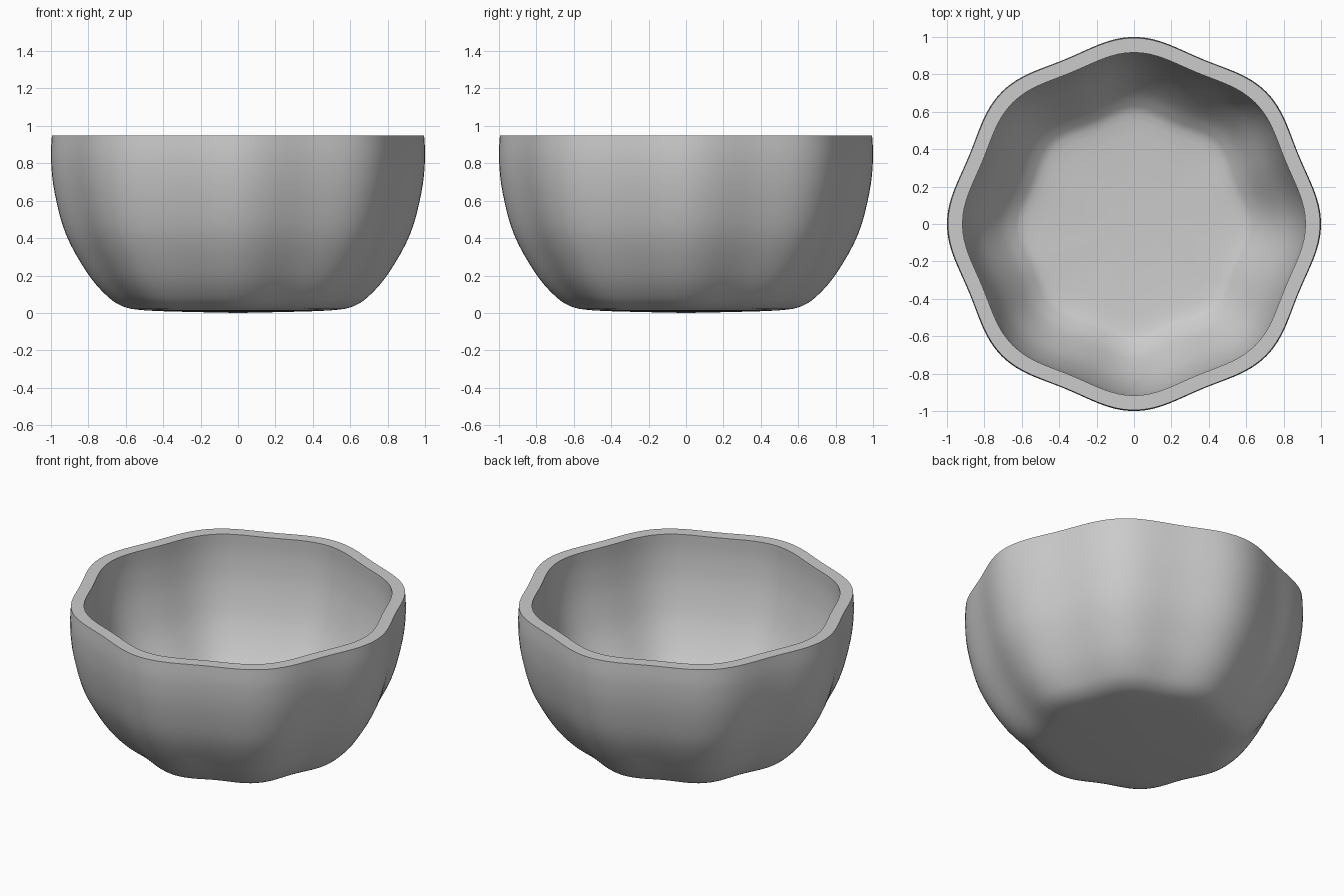
import bpy, bmesh
from math import cos, sin, pi

cube = bpy.data.objects.get("Cube")
if cube:
    bpy.data.objects.remove(cube, do_unlink=True)

SEGMENTS = 128
LOBES = 8
HEIGHT = 0.95

# Half profiles as (radius, height)
OUTER = [(0.25, 0.005), (0.5, 0.014), (0.62, 0.037), (0.71, 0.1), (0.81, 0.22),
         (0.92, 0.42), (0.98, 0.64), (1.0, 0.82), (0.995, HEIGHT)]
INNER = [(0.917, HEIGHT), (0.92, 0.82), (0.9, 0.64), (0.84, 0.43),
         (0.74, 0.25), (0.65, 0.15), (0.55, 0.105), (0.25, 0.088)]


def smooth_curve(points, steps=4):
    """Catmull-Rom curve through the points."""
    pts = [points[0]] + points + [points[-1]]
    result = []
    for a, b, c, d in zip(pts, pts[1:], pts[2:], pts[3:]):
        for i in range(steps):
            t = i / steps
            result.append([0.5 * (2 * q + (r - p) * t
                                  + (2 * p - 5 * q + 4 * r - s) * t * t
                                  + (3 * q - p - 3 * r + s) * t ** 3)
                           for p, q, r, s in zip(a, b, c, d)])
    return result + [list(points[-1])]


def add_ring(bm, radius, z):
    """Eight-lobed ring, a little more faceted towards the base."""
    wave = 0.03 - 0.008 * z / HEIGHT
    ring = []
    for i in range(SEGMENTS):
        a = 2 * pi * i / SEGMENTS
        r = radius * (1 - wave + wave * cos(LOBES * a))
        ring.append(bm.verts.new((r * cos(a), r * sin(a), z)))
    return ring


# Bowl: outer wall, flat rim and inner wall in one shell
bm = bmesh.new()
rings = [add_ring(bm, r, z) for r, z in smooth_curve(OUTER) + smooth_curve(INNER)]
for low, high in zip(rings, rings[1:]):
    for i in range(SEGMENTS):
        j = (i + 1) % SEGMENTS
        bm.faces.new((low[i], low[j], high[j], high[i]))

# Underside and floor centres
for ring, z in ((rings[0], 0.0), (rings[-1], 0.085)):
    centre = bm.verts.new((0, 0, z))
    for i in range(SEGMENTS):
        bm.faces.new((ring[i], ring[(i + 1) % SEGMENTS], centre))
bmesh.ops.recalc_face_normals(bm, faces=bm.faces)

mesh = bpy.data.meshes.new("bowl")
bm.to_mesh(mesh)
bm.free()
bowl = bpy.data.objects.new("bowl", mesh)
bpy.context.collection.objects.link(bowl)

# Plain grey material
grey = bpy.data.materials.new("light grey")
grey.use_nodes = True
colour = (0.6, 0.6, 0.6, 1)
grey.diffuse_color = colour
grey.node_tree.nodes["Principled BSDF"].inputs["Base Color"].default_value = colour
mesh.materials.append(grey)

# Smooth walls with crisp rim edges
bpy.ops.object.select_all(action="DESELECT")
bowl.select_set(True)
bpy.context.view_layer.objects.active = bowl
bpy.ops.object.shade_smooth_by_angle(angle=pi / 4)
